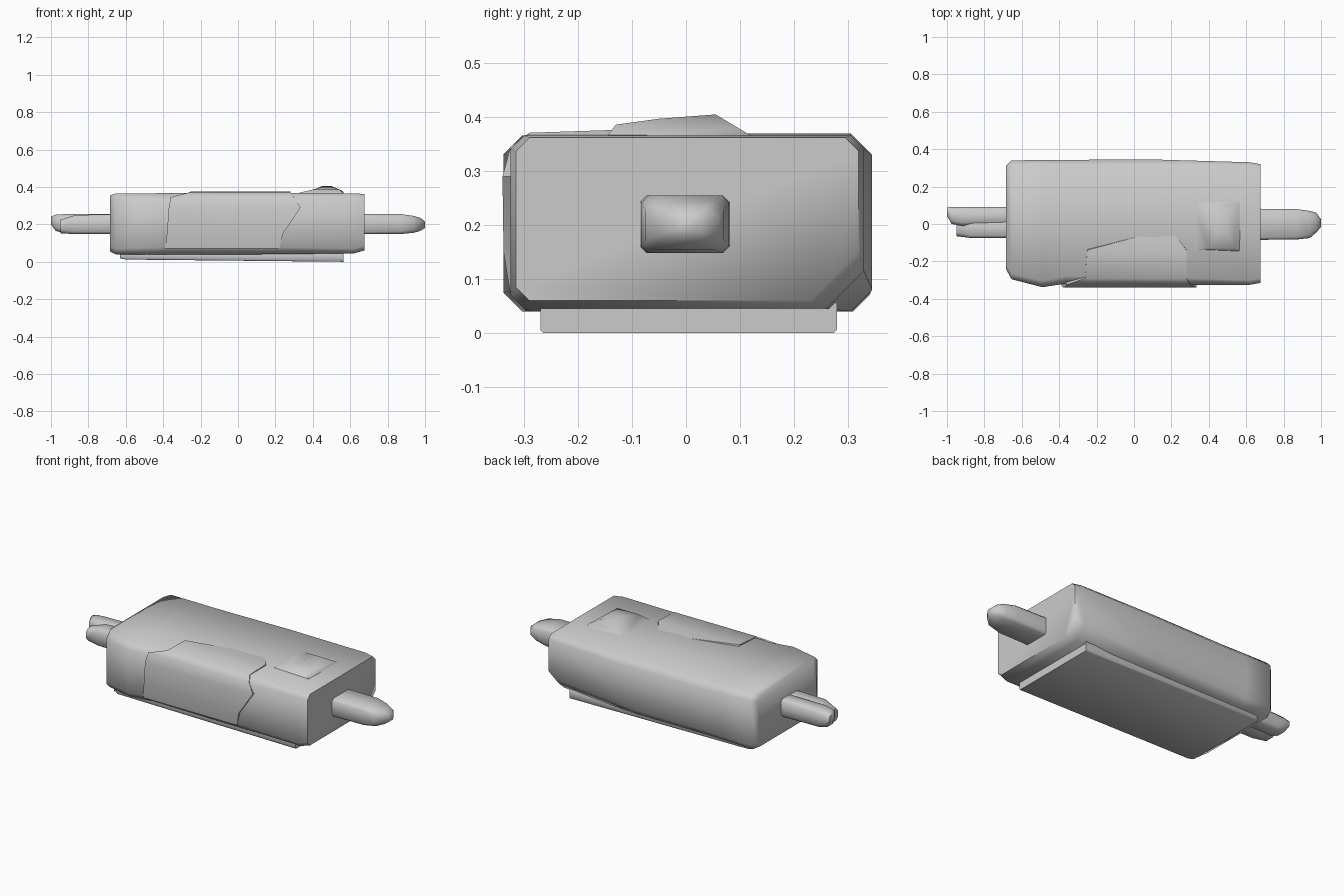
import bpy, bmesh, math


def finish(name, bm, angle=50):
    bmesh.ops.recalc_face_normals(bm, faces=bm.faces)
    me = bpy.data.meshes.new(name)
    bm.to_mesh(me)
    bm.free()
    ob = bpy.data.objects.new(name, me)
    bpy.context.collection.objects.link(ob)
    bpy.context.view_layer.objects.active = ob
    ob.select_set(True)
    bpy.ops.object.shade_smooth_by_angle(angle=math.radians(angle))
    ob.select_set(False)
    return ob


def loft(name, rings, angle=50):
    """Skin a list of equal-length point rings and cap both ends."""
    bm = bmesh.new()
    vs = [[bm.verts.new(p) for p in r] for r in rings]
    n = len(rings[0])
    for a, b in zip(vs, vs[1:]):
        for i in range(n):
            j = (i + 1) % n
            bm.faces.new((a[i], a[j], b[j], b[i]))
    bm.faces.new(vs[0])
    bm.faces.new(vs[-1])
    return finish(name, bm, angle)


def section(x, y0, y1, z0, z1, cut, back_cut=None):
    """Chamfered rectangle across x; back_cut enlarges the lower back chamfer."""
    c, k = cut, back_cut or cut
    return [(x, y0 + c, z0), (x, y1 - k, z0), (x, y1, z0 + k), (x, y1, z1 - c),
            (x, y1 - c, z1), (x, y0 + c, z1), (x, y0, z1 - c), (x, y0, z0 + c)]


# Main padded body
loft("body", [
    section(-0.685, -0.24, 0.31, 0.055, 0.355, 0.03),
    section(-0.655, -0.295, 0.34, 0.04, 0.365, 0.03),
    section(-0.49, -0.338, 0.342, 0.04, 0.366, 0.035),
    section(-0.36, -0.318, 0.343, 0.04, 0.367, 0.04),
    section(0.10, -0.325, 0.345, 0.04, 0.370, 0.04),
    section(0.62, -0.325, 0.33, 0.045, 0.366, 0.025, 0.07),
    section(0.675, -0.315, 0.32, 0.06, 0.362, 0.025, 0.09),
], 60)

# Base slab
loft("base", [
    section(-0.63, -0.26, 0.27, 0.018, 0.06, 0.006),
    section(-0.60, -0.27, 0.28, 0.012, 0.06, 0.006),
    section(0.565, -0.27, 0.28, 0.0, 0.06, 0.006),
])

# Flap wrapping from the front face over the top edge: (y, z, x left, x right)
outer = [(-0.325, 0.07, -0.39, 0.22), (-0.338, 0.15, -0.38, 0.24),
         (-0.340, 0.29, -0.37, 0.335), (-0.325, 0.345, -0.36, 0.30),
         (-0.29, 0.371, -0.26, 0.28), (-0.14, 0.376, -0.25, 0.28),
         (-0.06, 0.369, 0.05, 0.22)]
rings = []
for y, z, a, b in outer:
    iy, iz = y * 0.9, z - (0.03 if z > 0.3 else 0)
    rings.append([(a, y, z), (b, y, z), (b, iy, iz), (a, iy, iz)])
loft("front_flap", rings)

# Low bump on the top
loft("top_bump", [
    [(0.29, -0.14, 0.36), (0.57, -0.15, 0.36), (0.57, 0.13, 0.36), (0.31, 0.13, 0.36)],
    [(0.40, -0.13, 0.386), (0.54, -0.13, 0.386), (0.56, 0.10, 0.378), (0.39, 0.10, 0.378)],
    [(0.44, -0.05, 0.397), (0.51, -0.05, 0.397), (0.50, 0.055, 0.405), (0.45, 0.055, 0.405)],
], 60)

# Right handle, tapering to a blunt tip
loft("right_handle", [
    section(0.62, -0.085, 0.082, 0.148, 0.255, 0.012),
    section(0.87, -0.083, 0.080, 0.148, 0.255, 0.014),
    section(0.94, -0.075, 0.070, 0.155, 0.245, 0.018),
    section(0.975, -0.045, 0.06, 0.165, 0.235, 0.02),
    section(1.0, -0.015, 0.025, 0.182, 0.215, 0.008),
])

# Left handle: stepped end, longer at the back
loft("left_handle_front", [
    section(-0.62, -0.075, 0.03, 0.148, 0.255, 0.014),
    section(-0.87, -0.075, 0.03, 0.148, 0.250, 0.014),
    section(-0.95, -0.065, 0.03, 0.152, 0.225, 0.02),
])
loft("left_handle_back", [
    section(-0.62, 0.0, 0.09, 0.150, 0.257, 0.014),
    section(-0.92, -0.01, 0.092, 0.152, 0.255, 0.018),
    section(-0.975, 0.0, 0.092, 0.165, 0.252, 0.02),
    section(-1.0, 0.045, 0.088, 0.20, 0.242, 0.01),
])
